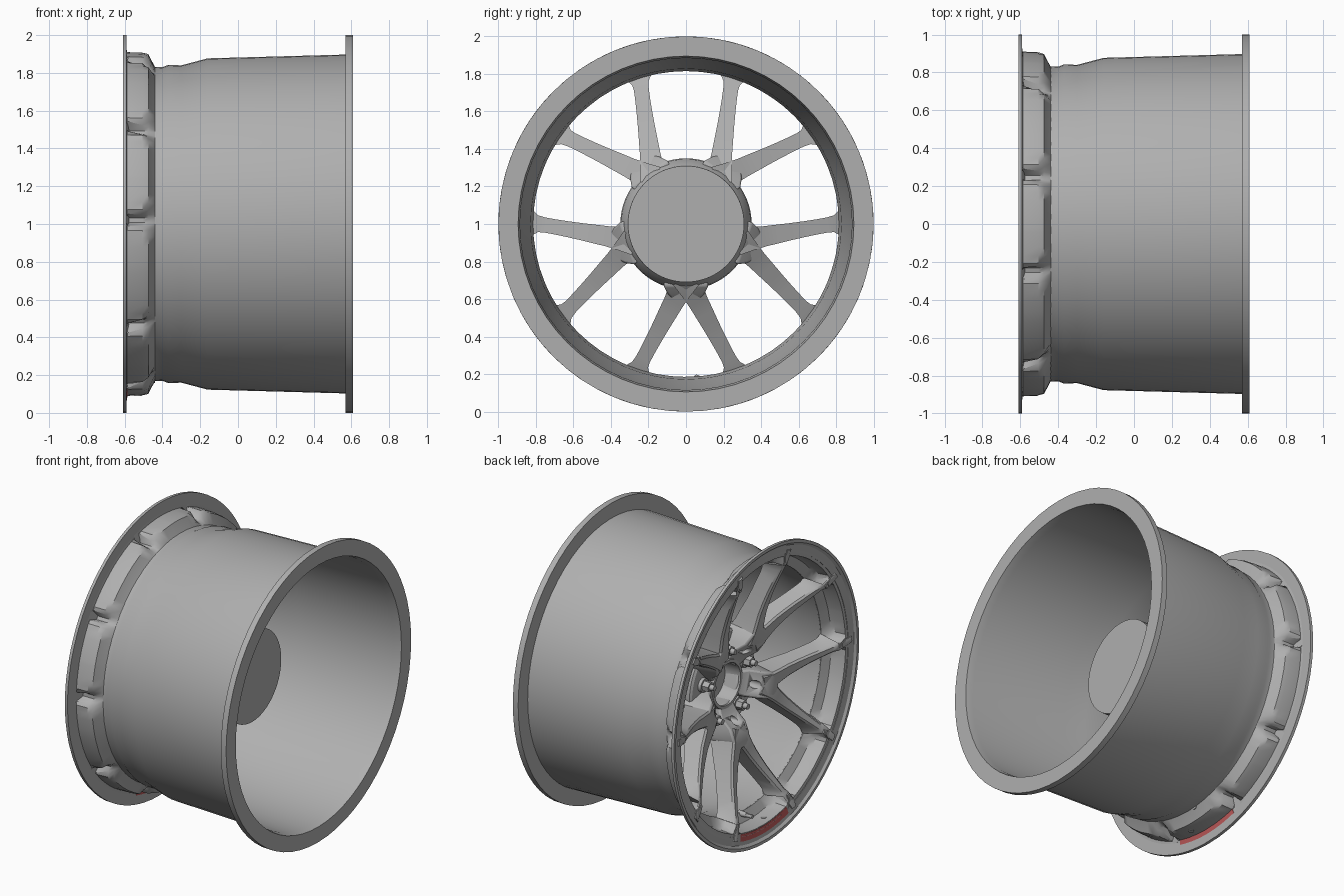
import bpy, bmesh
from math import sin, cos, radians, pi

if "Cube" in bpy.data.objects:
    bpy.data.objects.remove(bpy.data.objects["Cube"])

LOBES = [54 + 72 * i for i in range(5)]      # V-shaped spoke pairs
GAPS = [18 + 72 * i for i in range(5)]       # lug pockets between them
NOTCH = 19.3                                 # angle of each spoke end from its lobe


def material(name, rgb):
    m = bpy.data.materials.new(name)
    m.diffuse_color = (*rgb, 1)
    m.use_nodes = True
    m.node_tree.nodes["Principled BSDF"].inputs["Base Color"].default_value = m.diffuse_color
    return m


GREY = material("dark_grey", (.43, .43, .43))
RED = material("red", (.5, .1, .1))


def polar(x, r, deg):
    t = radians(deg)
    return (x, r * cos(t), 1 + r * sin(t))


def local(x, a, b, deg):
    """Point at radial distance a and sideways offset b from the ray at deg."""
    t = radians(deg)
    return (x, a * cos(t) - b * sin(t), 1 + a * sin(t) + b * cos(t))


def finish(name, bm, bevel=0, angle=30, mat=GREY):
    bmesh.ops.remove_doubles(bm, verts=bm.verts, dist=1e-5)
    bmesh.ops.recalc_face_normals(bm, faces=bm.faces)
    me = bpy.data.meshes.new(name)
    bm.to_mesh(me)
    bm.free()
    me.materials.append(mat)
    ob = bpy.data.objects.new(name, me)
    bpy.context.collection.objects.link(ob)
    bpy.ops.object.select_all(action='DESELECT')
    ob.select_set(True)
    bpy.context.view_layer.objects.active = ob
    bpy.ops.object.shade_smooth_by_angle(angle=radians(angle))
    if bevel:
        m = ob.modifiers.new("soft_edges", 'BEVEL')
        m.width, m.segments, m.limit_method = bevel, 2, 'ANGLE'
        m.angle_limit = radians(35)
    return ob


def loft(bm, rings, closed=False):
    """Skin matching closed rings; cap the ends unless the loft loops round."""
    vs = [[bm.verts.new(p) for p in ring] for ring in rings]
    n = len(vs[0])
    for i in range(len(vs) - (0 if closed else 1)):
        a, b = vs[i], vs[(i + 1) % len(vs)]
        for j in range(n):
            k = (j + 1) % n
            bm.faces.new((a[j], a[k], b[k], b[j]))
    if not closed:
        bm.faces.new(vs[0])
        bm.faces.new(vs[-1][::-1])


def lathe(name, profile, n=64):
    """Spin a closed (x, r) outline about the wheel axis."""
    bm = bmesh.new()
    loft(bm, [[polar(x, r, 360 * i / n) for x, r in profile] for i in range(n)], True)
    return finish(name, bm)


def tube(bm, x0, x1, r0, r1, a, deg, n=16):
    """Small cylinder or cone parallel to the axle."""
    rings = []
    for x, r in ((x0, r0), (x1, r1)):
        rings.append([local(x, a + r * cos(2 * pi * j / n), r * sin(2 * pi * j / n), deg)
                      for j in range(n)])
    loft(bm, rings)


# barrel with inner flange
lathe("barrel", [(-.45, .832), (-.40, .83), (-.37, .842), (-.30, .84), (-.16, .877),
                 (.57, .897), (.57, 1), (.61, 1), (.61, .895), (.56, .885),
                 (-.15, .865), (-.29, .828), (-.45, .815)])

# outer lip with ten pockets bulging out between the spokes
bm = bmesh.new()
rings = []
for deg in LOBES:
    for start, span in ((-NOTCH, 2 * NOTCH), (NOTCH, 72 - 2 * NOTCH)):
        for off in (-.8, .8, 2, 3.5, 6, 9, 14, 18, span - 14, span - 9, span - 6,
                    span - 3.5, span - 2):
            d = min(abs(off), span - off)
            f, m, b = (max(0, min(1, (d - .8) / (hi - .8))) for hi in (2, 3.5, 6))
            prof = [(-.59, 1), (-.61, 1), (-.61, .98), (-.596, .965),
                    (-.584, .83 + .06 * f), (-.51, .828 + .056 * m), (-.485, .825 + .05 * b),
                    (-.455, .815), (-.43, .818), (-.44, .832), (-.475, .845 + .055 * b),
                    (-.505, .85 + .057 * m), (-.585, .85 + .06 * f), (-.59, .85 + .06 * f)]
            rings.append((deg + start + off, prof))
rings.sort(key=lambda q: q[0])
loft(bm, [[polar(x, r, t) for x, r in prof] for t, prof in rings], True)
finish("pocketed_lip", bm)

# ten spokes: radial distance, back x, back half width, front x, front half width
SPOKE = [(.29, -.19, .075, -.405, .07), (.36, -.23, .062, -.425, .055),
         (.42, -.275, .054, -.435, .046), (.48, -.305, .05, -.447, .041),
         (.55, -.345, .045, -.47, .036), (.61, -.373, .042, -.493, .032),
         (.67, -.4, .04, -.52, .029), (.72, -.423, .04, -.543, .027),
         (.75, -.436, .045, -.558, .026), (.774, -.448, .065, -.57, .025),
         (.784, -.572, .028, -.575, .024), (.88, -.592, .022, -.604, .02)]
bm = bmesh.new()
for deg in LOBES:
    for side in (1, -1):
        rings = []
        for a, xb, wb, xf, wf in SPOKE:
            c = .05 + .537 * (a - .387)
            na, nb = (-.33, .944) if a > .74 else (-.473, .881)
            ch = min(.012, .3 * (xb - xf))
            rings.append([local(x, a + na * w, side * (c + nb * w), deg)
                          for x, w in ((xb, wb), (xb, -wb), (xf + ch, -wf), (xf, .012 - wf),
                                       (xf, wf - .012), (xf + ch, wf))])
        loft(bm, rings)
finish("spokes", bm, angle=40)

# spoke roots joining each pair to the hub, with a round hole in each
# radial distance, back x, back half width, front x, front half width
ROOT = [(.13, -.20, .085, -.30, .07), (.20, -.20, .10, -.33, .085),
        (.26, -.20, .11, -.395, .085), (.33, -.20, .12, -.422, .085),
        (.37, -.235, .10, -.428, .075), (.405, -.275, .07, -.43, .06)]
bm = bmesh.new()
for deg in LOBES:
    loft(bm, [[local(xb, a, wb, deg), local(xb, a, -wb, deg), local(xf, a, -wf, deg),
               local(xf, a, wf, deg)] for a, xb, wb, xf, wf in ROOT])
roots = finish("spoke_roots", bm, .01, 40)
bm = bmesh.new()
for deg in LOBES:
    tube(bm, -.5, -.30, .026, .026, .235, deg)
cutter = finish("root_hole_cutter", bm)
cutter.hide_render = True
cutter.hide_set(True)
cut = roots.modifiers.new("holes", 'BOOLEAN')
cut.object, cut.operation = cutter, 'DIFFERENCE'

# hub, closed at the back, with a centre bore
lathe("hub", [(.11, 0), (.11, .31), (-.17, .312), (-.225, .345), (-.27, .35), (-.28, .335),
              (-.28, .165), (-.315, .16), (-.315, .14), (-.2, .135), (-.2, 0)])

# lug nuts with washers and studs
bm = bmesh.new()
for deg in GAPS:
    tube(bm, -.27, -.30, .05, .045, .235, deg)
    tube(bm, -.30, -.345, .036, .034, .235, deg, 6)
    tube(bm, -.345, -.375, .02, .018, .235, deg)
finish("lug_nuts", bm)

# valve stem and its seat behind the lip
bm = bmesh.new()
tube(bm, -.44, -.50, .02, .016, .825, -86, 12)
tube(bm, -.50, -.545, .013, .013, .825, -86, 12)
loft(bm, [[(-.53 + .018 * cos(j * pi / 6), -.08 + .018 * sin(j * pi / 6), z)
           for j in range(12)] for z in (.12, .09)])
finish("valve_stem", bm)

# red accent stripe on the lip of the bottom pocket
bm = bmesh.new()
loft(bm, [[polar(x, r, -106 + 2 * i) for x, r in
           ((-.587, .895), (-.595, .94), (-.59, .94), (-.582, .895))] for i in range(17)])
finish("accent_stripe", bm, mat=RED)
